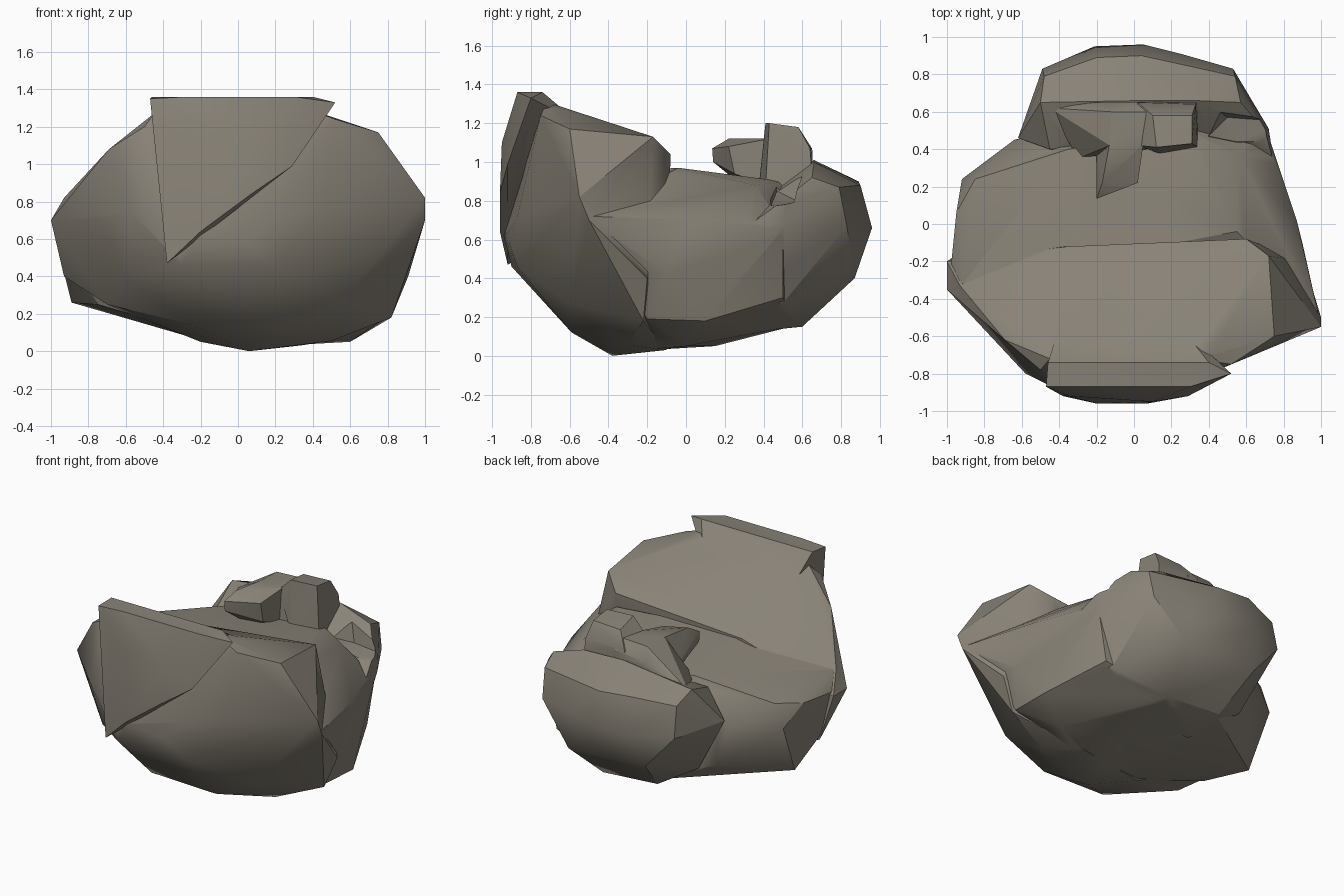
import bpy, bmesh


def chunk(name, pts):
    """Faceted stone lump: the convex skin around a few corner points."""
    bm = bmesh.new()
    for p in pts:
        bm.verts.new(p)
    bmesh.ops.convex_hull(bm, input=list(bm.verts))
    loose = [v for v in bm.verts if not v.link_faces]
    bmesh.ops.delete(bm, geom=loose, context='VERTS')
    bmesh.ops.recalc_face_normals(bm, faces=list(bm.faces))
    me = bpy.data.meshes.new(name)
    bm.to_mesh(me)
    bm.free()
    ob = bpy.data.objects.new(name, me)
    bpy.context.collection.objects.link(ob)
    return ob


def combine(base, other, operation):
    bpy.context.view_layer.objects.active = base
    m = base.modifiers.new(operation.lower(), 'BOOLEAN')
    m.operation = operation
    m.solver = 'EXACT'
    m.object = other
    bpy.ops.object.modifier_apply(modifier=m.name)
    bpy.data.objects.remove(other, do_unlink=True)


# High front mass, sloping down towards the saddle
rock = chunk("boulder", [
    (0.06, -0.38, 0), (0.33, -0.1, 0.03), (0.5, -0.3, 0.055), (-0.2, -0.2, 0.05),
    (0.25, -0.59, 0.12), (-0.25, -0.6, 0.14), (0.82, -0.22, 0.18), (-0.7, -0.4, 0.25),
    (0.56, -0.6, 0.27), (-0.6, -0.64, 0.4), (0.91, -0.2, 0.4), (-0.93, -0.15, 0.4),
    (0.2, -0.87, 0.46), (-0.3, -0.9, 0.46), (0.05, -0.91, 0.58), (-0.2, -0.94, 0.62),
    (0.22, -0.87, 0.72), (0.45, -0.78, 0.75), (-0.42, -0.88, 0.8), (-0.58, -0.8, 0.75),
    (-0.74, -0.62, 0.7), (1.0, -0.55, 0.82), (1.0, -0.5, 0.7), (-1.0, -0.35, 0.7),
    (-1.0, -0.2, 0.7), (-0.93, -0.33, 0.82), (-0.69, -0.62, 1.08), (-0.5, -0.78, 1.2),
    (-0.45, -0.72, 1.27), (0.33, -0.72, 1.31), (0.52, -0.75, 1.24), (0.75, -0.6, 1.17),
    (0.72, -0.17, 1.13), (0.1, -0.17, 1.06), (0.6, -0.08, 1.04), (-0.35, -0.12, 0.96),
])

# Front slab standing proud, its lower right edge stepping back
combine(rock, chunk("front_slab", [
    (-0.47, -0.87, 1.35), (-0.28, -0.87, 1.36), (0.3, -0.87, 1.36), (0.52, -0.8, 1.33),
    (-0.46, -0.74, 1.36), (0.4, -0.74, 1.36), (0.33, -0.87, 1.23), (0.29, -0.92, 0.99),
    (-0.35, -0.92, 1.15), (0.1, -0.95, 1.1), (0.07, -0.96, 0.84), (-0.2, -0.96, 0.64),
    (-0.38, -0.92, 0.47), (0.25, -0.55, 1.2), (-0.4, -0.55, 1.12), (-0.2, -0.6, 0.66),
]), 'UNION')

# Middle saddle, reaching forward under the front mass
combine(rock, chunk("saddle", [
    (0.05, -0.36, 0.02), (0.33, -0.1, 0.035), (0.6, 0.0, 0.05), (0.2, 0.15, 0.05),
    (-0.2, -0.19, 0.06), (0.2, 0.58, 0.16), (-0.2, 0.56, 0.2), (0.82, 0.1, 0.18),
    (0.81, -0.2, 0.19), (-0.89, 0.07, 0.26), (-0.75, -0.2, 0.25), (-0.75, 0.2, 0.29),
    (0.65, 0.5, 0.3), (-0.55, 0.45, 0.35), (0.9, -0.1, 0.42), (-0.93, -0.14, 0.42),
    (-0.92, 0.24, 0.62), (-0.64, 0.45, 0.65), (0.99, -0.5, 0.72), (0.87, 0.02, 0.7),
    (0.76, 0.32, 0.7), (0.71, 0.5, 0.65), (-0.99, -0.34, 0.71), (-0.95, 0.06, 0.74),
    (-0.85, 0.24, 0.78), (-0.92, -0.32, 0.82), (-0.3, -0.2, 0.96), (0.55, -0.04, 0.97),
    (0.56, 0.36, 0.88), (0.1, 0.15, 0.94), (-0.35, 0.4, 0.9), (0.3, 0.5, 0.9),
]), 'UNION')

# Back shoulder
combine(rock, chunk("back_shoulder", [
    (0.3, 0.3, 0.12), (-0.2, 0.3, 0.14), (0.22, 0.6, 0.15), (-0.2, 0.6, 0.18),
    (0.6, 0.5, 0.27), (-0.45, 0.5, 0.32), (0.3, 0.87, 0.4), (-0.28, 0.85, 0.42),
    (0.05, 0.96, 0.66), (-0.21, 0.95, 0.66), (0.53, 0.83, 0.67), (-0.49, 0.83, 0.66),
    (0.25, 0.91, 0.68), (0.72, 0.51, 0.68), (-0.62, 0.46, 0.68), (-0.48, 0.79, 0.87),
    (-0.5, 0.65, 0.94), (0.03, 0.66, 1.01), (0.33, 0.66, 1.0), (0.57, 0.65, 0.92),
    (0.54, 0.79, 0.87), (0.04, 0.9, 0.88), (-0.2, 0.89, 0.9), (0.7, 0.5, 0.8),
    (-0.45, 0.4, 0.85), (0.1, 0.4, 0.85), (0.75, 0.32, 0.67), (0.72, 0.25, 0.3),
]), 'UNION')

# Hollow on the right of the back shoulder
combine(rock, chunk("hollow_cutter", [
    (0.36, 0.44, 1.2), (0.9, 0.36, 1.2), (0.9, 0.62, 1.2), (0.38, 0.66, 1.2),
    (0.4, 0.47, 0.85), (0.55, 0.44, 0.78), (0.9, 0.44, 0.76), (0.5, 0.57, 0.8),
    (0.9, 0.54, 0.78),
]), 'DIFFERENCE')

# Tall knob, the ramp on its left and the tongue jutting forward
combine(rock, chunk("tall_knob", [
    (0.12, 0.41, 1.2), (0.31, 0.43, 1.2), (0.31, 0.58, 1.18), (0.1, 0.58, 1.17),
    (0.33, 0.64, 1.07), (0.02, 0.65, 1.07), (0.02, 0.42, 1.1), (0.14, 0.375, 0.87),
    (0.34, 0.41, 0.87), (0.34, 0.655, 0.87), (0.02, 0.655, 0.87),
]), 'UNION')
combine(rock, chunk("left_ramp", [
    (-0.13, 0.42, 1.12), (0.1, 0.42, 1.12), (0.1, 0.6, 1.13), (-0.12, 0.6, 1.12),
    (-0.15, 0.652, 1.03), (0.1, 0.652, 1.06), (-0.45, 0.62, 0.91), (-0.3, 0.35, 0.87),
    (0.1, 0.4, 0.86), (0.1, 0.652, 0.86), (-0.4, 0.64, 0.86),
]), 'UNION')
combine(rock, chunk("tongue", [
    (-0.2, 0.135, 1.07), (-0.2, 0.14, 1.0), (-0.17, 0.22, 1.12), (0.02, 0.22, 1.08),
    (0.05, 0.43, 1.12), (-0.13, 0.43, 1.12), (0.02, 0.25, 0.94), (-0.12, 0.3, 0.87),
    (0.05, 0.44, 0.87), (-0.2, 0.44, 0.87),
]), 'UNION')

# Warm grey stone; soften shallow facets, keep the broken edges sharp
stone = bpy.data.materials.new("stone")
stone.diffuse_color = (0.25, 0.225, 0.185, 1)
rock.data.materials.clear()
rock.data.materials.append(stone)
for f in rock.data.polygons:
    f.material_index = 0
bpy.ops.object.select_all(action='DESELECT')
rock.select_set(True)
bpy.context.view_layer.objects.active = rock
bpy.ops.object.shade_smooth_by_angle(angle=0.5)
